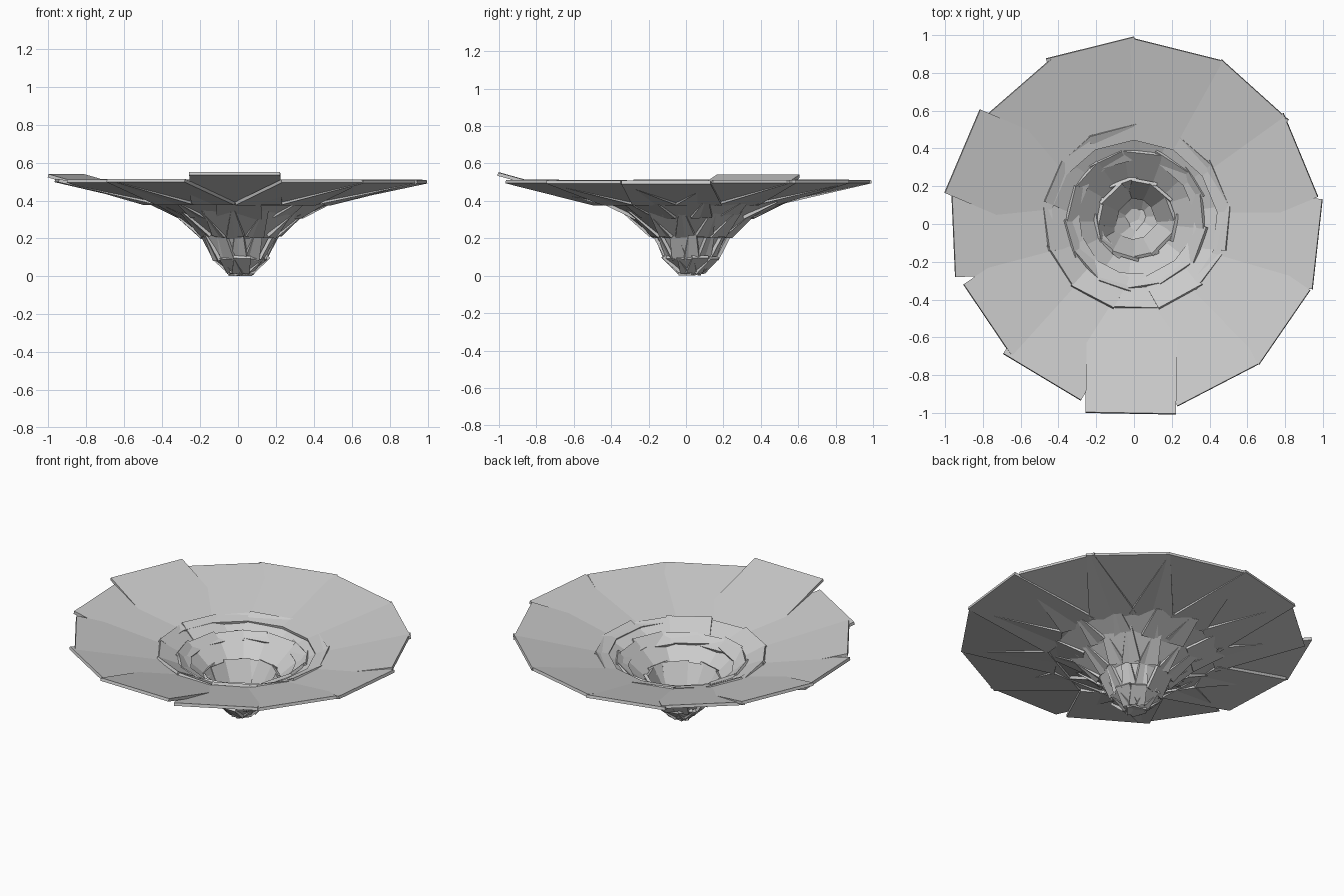
import bpy, bmesh, math, random
from mathutils import Matrix, Vector

if "Cube" in bpy.data.objects:
    bpy.data.objects.remove(bpy.data.objects["Cube"])

random.seed(4)
T = 0.018  # plate thickness


def add_slab(bm, yaw, inner, outer, width, centre=(0, 0), twist=0.0):
    """Flat rectangular plate running from inner (r, z) to outer (r, z)."""
    a = math.radians(yaw)
    radial = Vector((math.cos(a), math.sin(a), 0))
    p0 = radial * inner[0] + Vector((0, 0, inner[1]))
    p1 = radial * outer[0] + Vector((0, 0, outer[1]))
    x = (p1 - p0).normalized()
    y = Vector((-math.sin(a), math.cos(a), 0))
    y = Matrix.Rotation(math.radians(twist), 3, x) @ y
    z = x.cross(y)
    mid = (p0 + p1) / 2 - z * T / 2 + Vector((centre[0], centre[1], 0))
    rot = Matrix((x, y, z)).transposed().to_4x4()
    size = Matrix.Diagonal(((p1 - p0).length, width, T, 1))
    bmesh.ops.create_cube(bm, size=1, matrix=Matrix.Translation(mid) @ rot @ size)


def finish(bm, name):
    me = bpy.data.meshes.new(name)
    bm.to_mesh(me)
    bm.free()
    ob = bpy.data.objects.new(name, me)
    bpy.context.collection.objects.link(ob)


# Wide rim plates: yaw, outer radius, outer height
rim = [(-6.3, .975, .508), (-34.5, .965, .51), (-62.6, .96, .512), (-91, 1.0, .552),
       (-121, .943, .515), (-146, .925, .512), (182.5, .955, .515), (157, .985, .54),
       (131, .945, .515), (104, .96, .512), (76, .95, .512), (48, .955, .512), (22.5, .953, .512)]
bm = bmesh.new()
for yaw, r, z in rim:
    add_slab(bm, yaw, (.43, .393), (r, z), .48)
finish(bm, "rim_plates")

# Inner rings: name, count, start yaw, inner (r, z), outer (r, z), width, centre
rings = [("upper_ring", 13, -90, (.30, .325), (.48, .412), .25, (.01, .035)),
         ("shoulder_ring", 13, -80, (.185, .22), (.36, .37), .19, (.01, .025)),
         ("throat_ring", 12, -74, (.105, .095), (.195, .262), .14, (.01, .025)),
         ("base_ring", 10, -85, (.045, .025), (.135, .105), .09, (.01, .025))]
for name, n, start, inner, outer, width, c in rings:
    bm = bmesh.new()
    for i in range(n):
        dr, dz = random.uniform(-.01, .01), random.uniform(-.006, .006)
        yaw = start + 360 * i / n + random.uniform(-3, 3)
        add_slab(bm, yaw, (inner[0] + dr, inner[1] + dz), (outer[0] + dr, outer[1] + dz),
                 width * random.uniform(.92, 1.1), c, random.uniform(-3, 3))
    finish(bm, name)

# Small overlapping plates closing the bottom
bm = bmesh.new()
for yaw, tilt in ((20, .012), (140, .02), (260, .016)):
    add_slab(bm, yaw, (-.05, .02), (.06, .02 + tilt), .09, (.01, .025))
finish(bm, "floor_plates")
